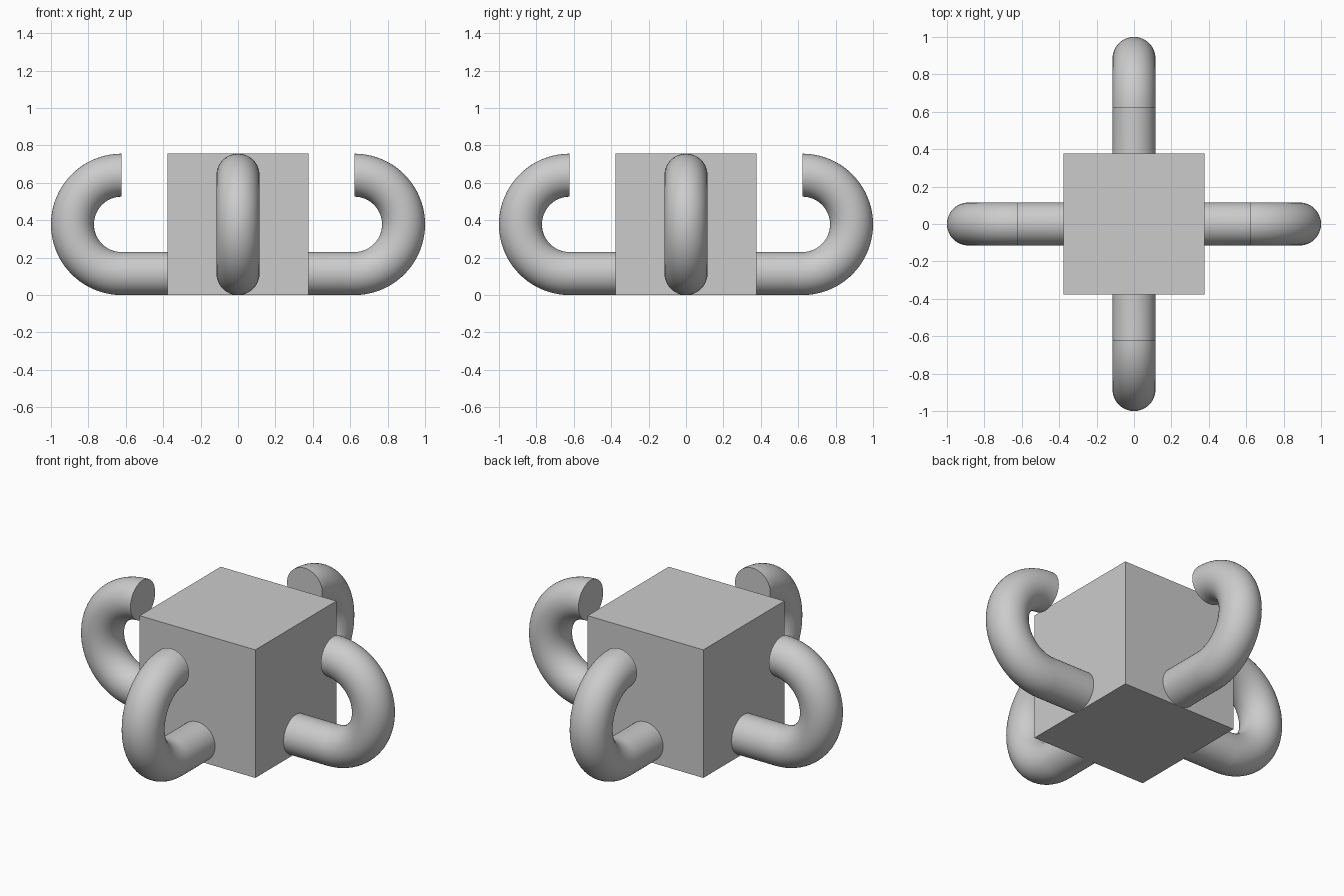
import bpy, bmesh
from math import sin, cos, pi, radians

old = bpy.data.objects.get("Cube")
if old:
    bpy.data.objects.remove(old, do_unlink=True)

HALF = 0.378          # half the block's side
TUBE = 0.115          # tube radius
BEND = HALF - TUBE    # radius of the bend's centre line
BEND_X = 1 - HALF     # centre of the bend
SIDES, STEPS = 48, 40

grey = bpy.data.materials.new("plain grey")
grey.use_nodes = True
colour = (0.6, 0.6, 0.6, 1)
grey.diffuse_color = colour
grey.node_tree.nodes["Principled BSDF"].inputs["Base Color"].default_value = colour


def add_object(name, bm):
    bmesh.ops.recalc_face_normals(bm, faces=bm.faces[:])
    mesh = bpy.data.meshes.new(name)
    bm.to_mesh(mesh)
    bm.free()
    mesh.materials.append(grey)
    obj = bpy.data.objects.new(name, mesh)
    bpy.context.collection.objects.link(obj)
    return obj


def hook_mesh():
    # Straight root, then a half-circle bend back towards the block
    bm = bmesh.new()
    stations = [(HALF - 0.01, 0)] + [(BEND_X, pi * i / STEPS) for i in range(STEPS + 1)]
    rings = []
    for x, turn in stations:
        ring = []
        for k in range(SIDES):
            a = 2 * pi * k / SIDES
            r = BEND + TUBE * cos(a)
            ring.append(bm.verts.new((x + r * sin(turn), TUBE * sin(a), HALF - r * cos(turn))))
        rings.append(ring)
    for lower, upper in zip(rings, rings[1:]):
        for k in range(SIDES):
            n = (k + 1) % SIDES
            bm.faces.new((lower[k], lower[n], upper[n], upper[k]))
    # Flat ends
    bm.faces.new(rings[0])
    bm.faces.new(rings[-1])
    return bm


# Central block
bm = bmesh.new()
bmesh.ops.create_cube(bm, size=2 * HALF)
bmesh.ops.translate(bm, verts=bm.verts[:], vec=(0, 0, HALF))
add_object("block", bm)

# One hook on each side of the block
bpy.ops.object.select_all(action="DESELECT")
for i, side in enumerate(("left", "back", "right", "front")):
    hook = add_object(side + "_hook", hook_mesh())
    hook.rotation_euler.z = i * pi / 2
    hook.select_set(True)
    bpy.context.view_layer.objects.active = hook
bpy.ops.object.shade_smooth_by_angle(angle=radians(40))
